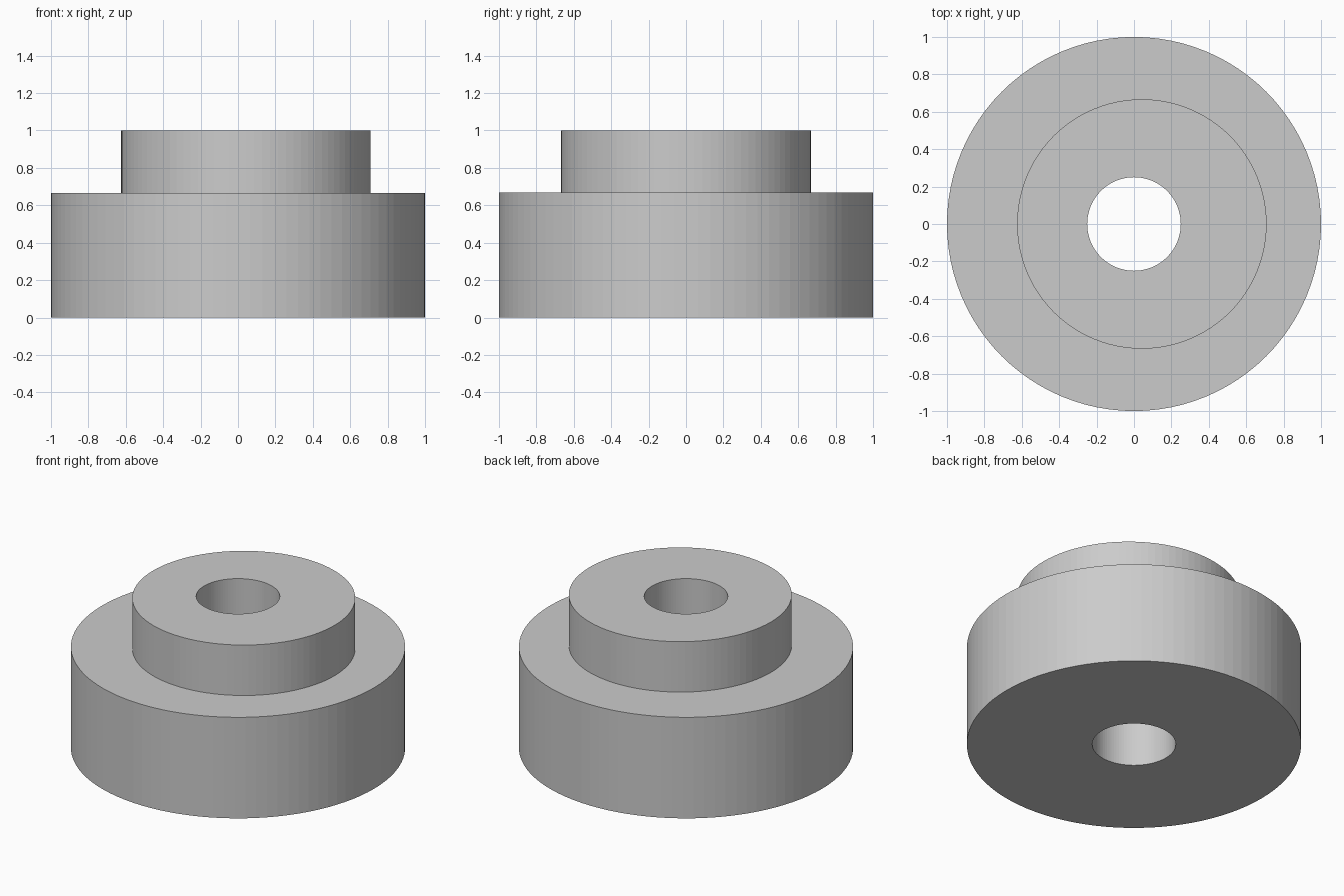
import bpy
import bmesh
from math import cos, sin, tau

SEGMENTS = 96
BASE_RADIUS, HUB_RADIUS, BORE_RADIUS = 1.0, 0.667, 0.25
BASE_TOP, HUB_TOP = 0.667, 1.0
HUB_OFFSET = 0.042

cube = bpy.data.objects.get("Cube")
if cube:
    bpy.data.objects.remove(cube, do_unlink=True)

grey = bpy.data.materials.new("plain grey")
grey.use_nodes = True
colour = (0.6, 0.6, 0.6, 1.0)
grey.diffuse_color = colour
grey.node_tree.nodes["Principled BSDF"].inputs["Base Color"].default_value = colour


def add_ring(bm, radius, z, shift=0.0):
    """Circle of vertices at height z, shifted along x."""
    angles = [tau * i / SEGMENTS for i in range(SEGMENTS)]
    return [bm.verts.new((shift + radius * cos(a), radius * sin(a), z)) for a in angles]


# Closed profile: base wall, shoulder, off-centre hub, then down the bore
bm = bmesh.new()
rings = [
    add_ring(bm, BORE_RADIUS, 0.0),
    add_ring(bm, BASE_RADIUS, 0.0),
    add_ring(bm, BASE_RADIUS, BASE_TOP),
    add_ring(bm, HUB_RADIUS, BASE_TOP, HUB_OFFSET),
    add_ring(bm, HUB_RADIUS, HUB_TOP, HUB_OFFSET),
    add_ring(bm, BORE_RADIUS, HUB_TOP),
]
for lower, upper in zip(rings, rings[1:] + rings[:1]):
    for i in range(SEGMENTS):
        j = (i + 1) % SEGMENTS
        bm.faces.new((lower[i], lower[j], upper[j], upper[i]))
bmesh.ops.recalc_face_normals(bm, faces=bm.faces)

mesh = bpy.data.meshes.new("eccentric_collar")
bm.to_mesh(mesh)
bm.free()
mesh.materials.append(grey)
collar = bpy.data.objects.new("eccentric_collar", mesh)
bpy.context.collection.objects.link(collar)
